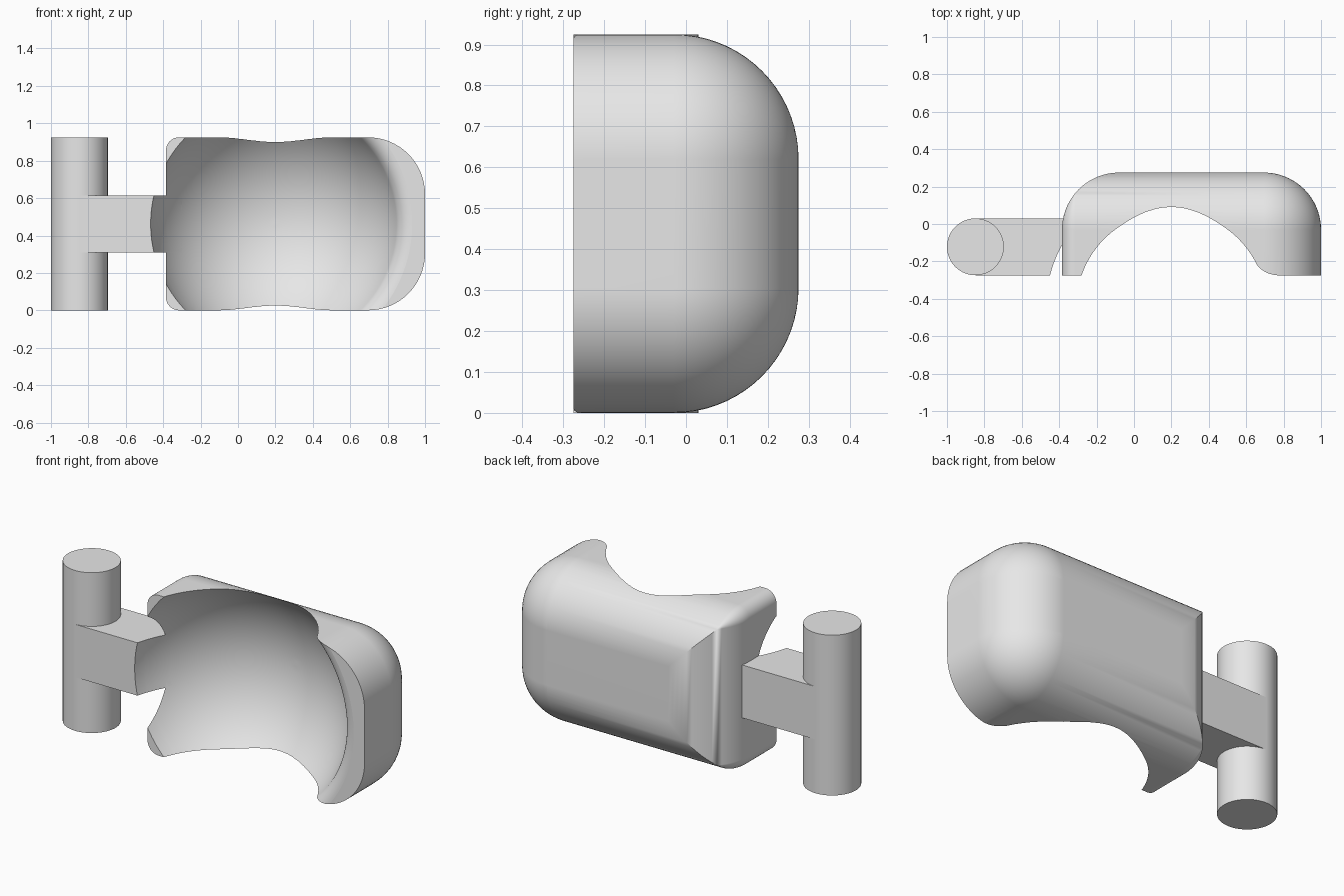
import bpy, bmesh
from math import sin, cos, pi, sqrt, acos

cube = bpy.data.objects.get("Cube")
if cube:
    bpy.data.objects.remove(cube, do_unlink=True)

grey = bpy.data.materials.new("plain_grey")
grey.use_nodes = True
grey.diffuse_color = (0.8, 0.8, 0.8, 1)
grey.node_tree.nodes["Principled BSDF"].inputs["Base Color"].default_value = (0.8, 0.8, 0.8, 1)

HEIGHT, MID = 0.925, 0.4625
FRONT, BACK = -0.275, 0.275
LEFT, RIGHT = -0.385, 1.0
ROUND, SMALL = 0.305, 0.07          # large and small corner radii


def loft(name, rings):
    """Skin equal-length closed rings and cap both ends."""
    bm = bmesh.new()
    rows = [[bm.verts.new(p) for p in ring] for ring in rings]
    n = len(rows[0])
    for a, b in zip(rows, rows[1:]):
        for i in range(n):
            j = (i + 1) % n
            bm.faces.new((a[i], a[j], b[j], b[i]))
    bm.faces.new(rows[0])
    bm.faces.new(rows[-1])
    bmesh.ops.remove_doubles(bm, verts=bm.verts, dist=1e-5)
    bmesh.ops.recalc_face_normals(bm, faces=bm.faces)
    mesh = bpy.data.meshes.new(name)
    bm.to_mesh(mesh)
    bm.free()
    mesh.materials.append(grey)
    ob = bpy.data.objects.new(name, mesh)
    bpy.context.collection.objects.link(ob)
    return ob


def activate(ob):
    bpy.ops.object.select_all(action='DESELECT')
    ob.select_set(True)
    bpy.context.view_layer.objects.active = ob


def carve(ob, cutter):
    activate(ob)
    mod = ob.modifiers.new("cut", 'BOOLEAN')
    mod.operation, mod.solver, mod.object = 'DIFFERENCE', 'EXACT', cutter
    bpy.ops.object.modifier_apply(modifier=mod.name)


def smooth(ob):
    activate(ob)
    bpy.ops.object.shade_smooth_by_angle(angle=pi / 6)
    ob.modifiers.new("weighted", 'WEIGHTED_NORMAL').keep_sharp = True


def outline(y, inset):
    """Upright rounded rectangle with tight left and wide right corners."""
    pts = []
    x0, x1, z0, z1 = LEFT + inset, RIGHT - inset, inset, HEIGHT - inset
    for k, (x, z, r) in enumerate(((x1, z1, ROUND), (x0, z1, SMALL),
                                   (x0, z0, SMALL), (x1, z0, ROUND))):
        r = max(r - inset, 0)
        cx = x - r if x == x1 else x + r
        cz = z - r if z == z1 else z + r
        for i in range(17):
            a = (k + i / 16) * pi / 2
            pts.append((cx + r * cos(a), y, cz + r * sin(a)))
    return pts


# Shell block with its back rim rounded
rings = [outline(FRONT, 0)]
for i in range(19):
    t = i / 18 * pi / 2
    rings.append(outline(BACK - ROUND * (1 - sin(t)), ROUND * (1 - cos(t))))
shell = loft("shell", rings)

# Bracket bar
bracket = loft("bracket", [[(x, FRONT, 0.31), (x, 0.03, 0.31), (x, 0.03, 0.615), (x, FRONT, 0.615)]
                           for x in (-0.848, -0.3)])

# Upright post
post = loft("post", [[(-0.848 + 0.152 * cos(i * pi / 32), -0.122 + 0.152 * sin(i * pi / 32), z)
                      for i in range(64)] for z in (0, HEIGHT)])

# Spherical hollow, flared at the rim on the wide side only
CX, R, DEPTH, FLARE = 0.2, 0.687, 0.164, 0.1
CY = FRONT - DEPTH
limit = acos((DEPTH + FLARE) / (R + FLARE))
flare_r = (R + FLARE) * sin(limit)
profile = []                         # (y, sphere radius, flared radius)
for i in range(29):
    p = 0.02 + (limit - 0.02) * i / 28
    profile.append((CY + R * cos(p), R * sin(p), R * sin(p)))
for i in range(1, 13):
    p = limit * (1 - i / 12)
    y = FRONT - 0.0005 + FLARE * (1 - cos(p))
    profile.append((y, sqrt(R * R - (y - CY) ** 2), flare_r - FLARE * sin(p)))
profile.append((-0.4, sqrt(R * R - (-0.4 - CY) ** 2), flare_r))

SEG = 112
rings = []
for y, plain, flared in profile:
    ring = []
    for i in range(SEG):
        a = (i + 0.5) * 2 * pi / SEG
        r = flared if cos(a) > 0 else plain
        ring.append((CX + r * cos(a), y, MID + r * sin(a)))
    rings.append(ring)
hollow = loft("hollow_cutter", rings)
hollow.hide_render = True

for part in (shell, bracket):
    carve(part, hollow)
bpy.data.objects.remove(hollow, do_unlink=True)

for part in (shell, bracket, post):
    smooth(part)
